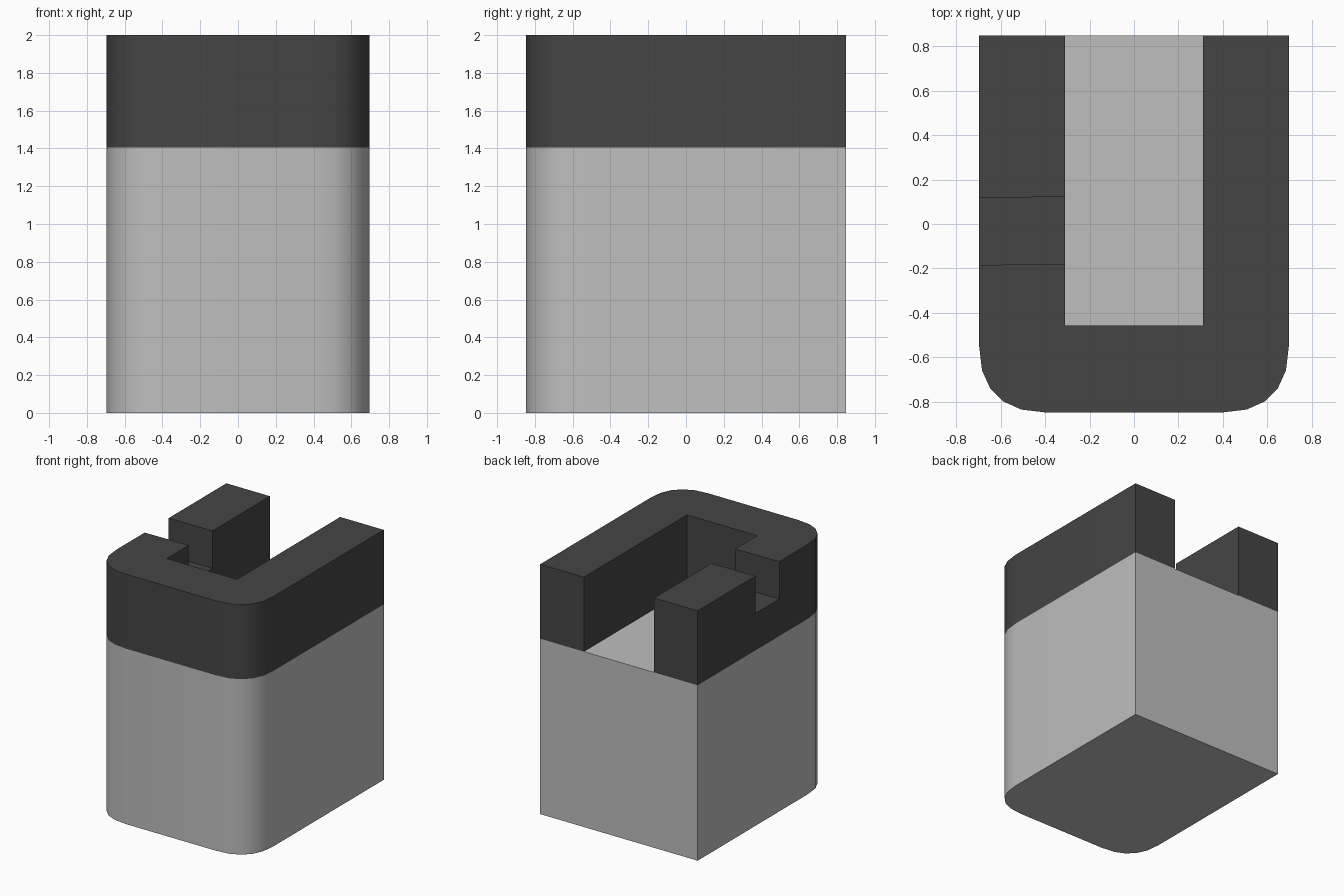
import bpy
import bmesh

if "Cube" in bpy.data.objects:
    bpy.data.objects.remove(bpy.data.objects["Cube"])

HALF_X, HALF_Y = 0.697, 0.848
SEAM, NOTCH, TOP = 1.404, 1.7, 2.0


def make_material(name, colour):
    mat = bpy.data.materials.new(name)
    mat.use_nodes = True
    mat.diffuse_color = colour
    for node in mat.node_tree.nodes:
        if node.type == 'BSDF_PRINCIPLED':
            node.inputs["Base Color"].default_value = colour
    return mat


def prism(name, outline, bottom, top, mat):
    """Extrude a counter-clockwise outline from bottom to top."""
    bm = bmesh.new()
    face = bm.faces.new([bm.verts.new((x, y, bottom)) for x, y in outline])
    moved = bmesh.ops.extrude_face_region(bm, geom=[face])["geom"]
    for v in moved:
        if isinstance(v, bmesh.types.BMVert):
            v.co.z = top
    bmesh.ops.recalc_face_normals(bm, faces=bm.faces)
    mesh = bpy.data.meshes.new(name)
    bm.to_mesh(mesh)
    bm.free()
    mesh.materials.append(mat)
    obj = bpy.data.objects.new(name, mesh)
    bpy.context.collection.objects.link(obj)
    return obj


light_grey = make_material("light grey", (0.52, 0.52, 0.52, 1))
dark_grey = make_material("dark grey", (0.06, 0.06, 0.06, 1))

# Outline: square back, rounded front corners
corner = [(0, 0.3), (0.013, 0.19), (0.049, 0.11),
          (0.11, 0.049), (0.19, 0.013), (0.3, 0)]
front_left = [(dx - HALF_X, dy - HALF_Y) for dx, dy in corner]
front_right = [(-x, y) for x, y in reversed(front_left)]
shell = [(-HALF_X, HALF_Y)] + front_left + front_right + [(HALF_X, HALF_Y)]

# Solid lower body
body = prism("lower_body", shell, 0, SEAM, light_grey)

# U-shaped wall, open at the back
slot_x, slot_y = 0.311, -0.457
slot = [(slot_x, HALF_Y), (slot_x, slot_y), (-slot_x, slot_y), (-slot_x, HALF_Y)]
wall = prism("upper_wall", shell + slot, SEAM, TOP, dark_grey)

# Notch through the wall on the right
notch = [(-0.9, -0.188), (-0.25, -0.178), (-0.25, 0.123), (-0.9, 0.115)]
cutter = prism("notch_cutter", notch, NOTCH, TOP + 0.2, dark_grey)
cutter.hide_render = True
cut = wall.modifiers.new("notch", 'BOOLEAN')
cut.operation = 'DIFFERENCE'
cut.solver = 'EXACT'
cut.object = cutter
bpy.context.view_layer.objects.active = wall
bpy.ops.object.modifier_apply(modifier=cut.name)
bpy.data.objects.remove(cutter)

# Smooth the rounded corners, keep the other edges sharp
for obj in (body, wall):
    bpy.ops.object.select_all(action='DESELECT')
    obj.select_set(True)
    bpy.context.view_layer.objects.active = obj
    bpy.ops.object.shade_smooth_by_angle(angle=0.52)
